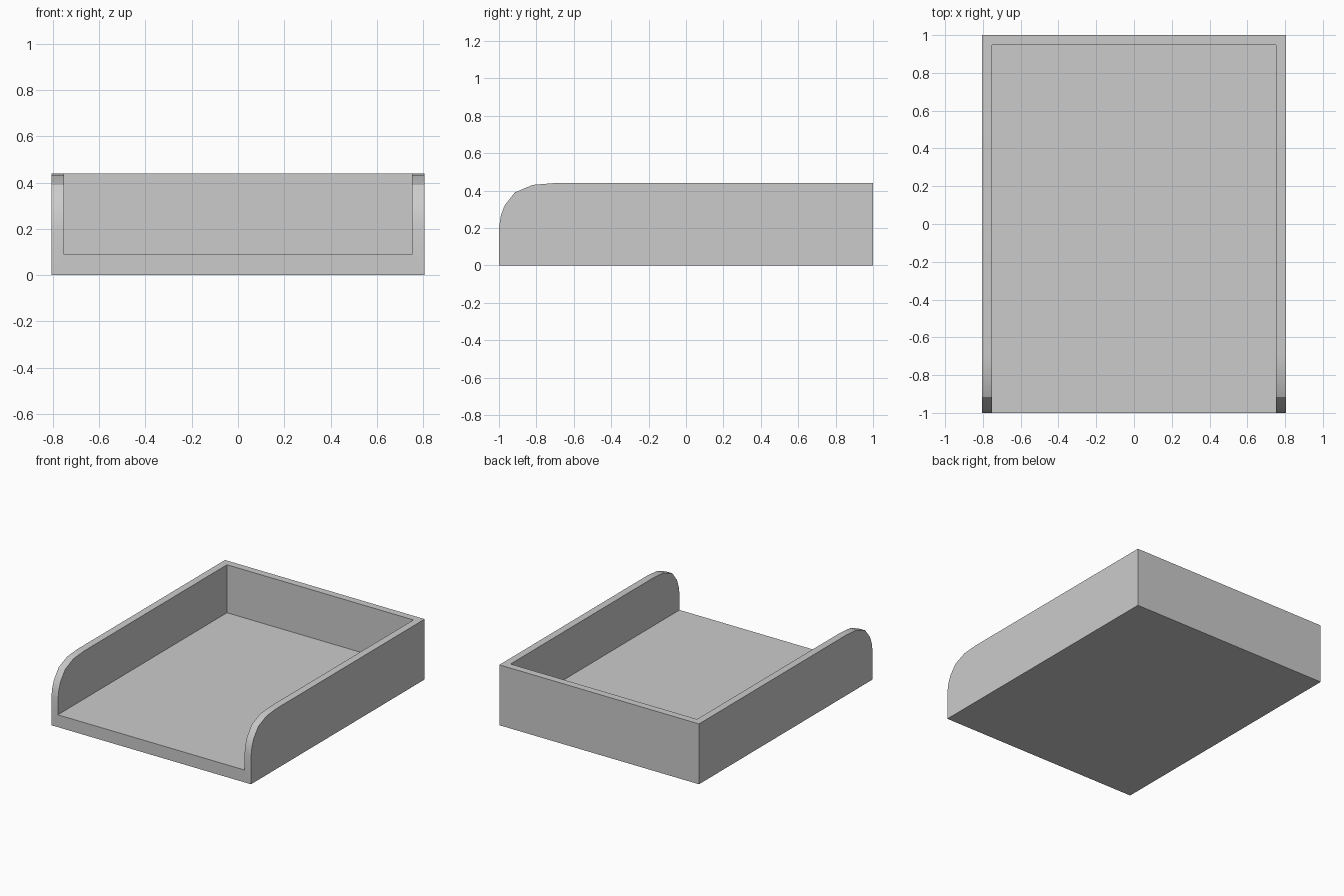
import bpy
import bmesh
from math import radians

cube = bpy.data.objects.get("Cube")
if cube:
    bpy.data.objects.remove(cube, do_unlink=True)

WIDTH, INNER = 0.805, 0.752      # half widths outside and inside
HEIGHT, FLOOR, BACK = 0.44, 0.09, 0.947

grey = bpy.data.materials.new("plain grey")
grey.use_nodes = True
colour = (0.6, 0.6, 0.6, 1)
grey.diffuse_color = colour
grey.node_tree.nodes["Principled BSDF"].inputs["Base Color"].default_value = colour


def extrude_profile(name, profile, half):
    """Closed side profile (y, z) extruded across x from -half to half."""
    bm = bmesh.new()
    face = bm.faces.new([bm.verts.new((-half, y, z)) for y, z in profile])
    result = bmesh.ops.extrude_face_region(bm, geom=[face])
    moved = [v for v in result["geom"] if isinstance(v, bmesh.types.BMVert)]
    bmesh.ops.translate(bm, vec=(2 * half, 0, 0), verts=moved)
    bmesh.ops.recalc_face_normals(bm, faces=bm.faces)
    mesh = bpy.data.meshes.new(name)
    bm.to_mesh(mesh)
    bm.free()
    mesh.materials.append(grey)
    obj = bpy.data.objects.new(name, mesh)
    bpy.context.collection.objects.link(obj)
    return obj


# Solid block with a rounded upper front edge
front_curve = [(-1, 0.2), (-0.99, 0.265), (-0.97, 0.32),
               (-0.915, 0.39), (-0.82, 0.43), (-0.7, HEIGHT)]
tray = extrude_profile("paper_tray", [(1, 0), (-1, 0)] + front_curve + [(1, HEIGHT)], WIDTH)

# Hollow open at the top and front
hollow = extrude_profile("tray_hollow_cutter",
                         [(BACK, FLOOR), (-1.2, FLOOR), (-1.2, 0.7), (BACK, 0.7)], INNER)
hollow.hide_render = True
cut = tray.modifiers.new("hollow", 'BOOLEAN')
cut.operation = 'DIFFERENCE'
cut.solver = 'EXACT'
cut.object = hollow

bpy.ops.object.select_all(action='DESELECT')
bpy.context.view_layer.objects.active = tray
tray.select_set(True)
bpy.ops.object.modifier_apply(modifier=cut.name)
bpy.data.objects.remove(hollow, do_unlink=True)

# Soft rim curve, crisp corners
bpy.ops.object.shade_smooth_by_angle(angle=radians(25))
